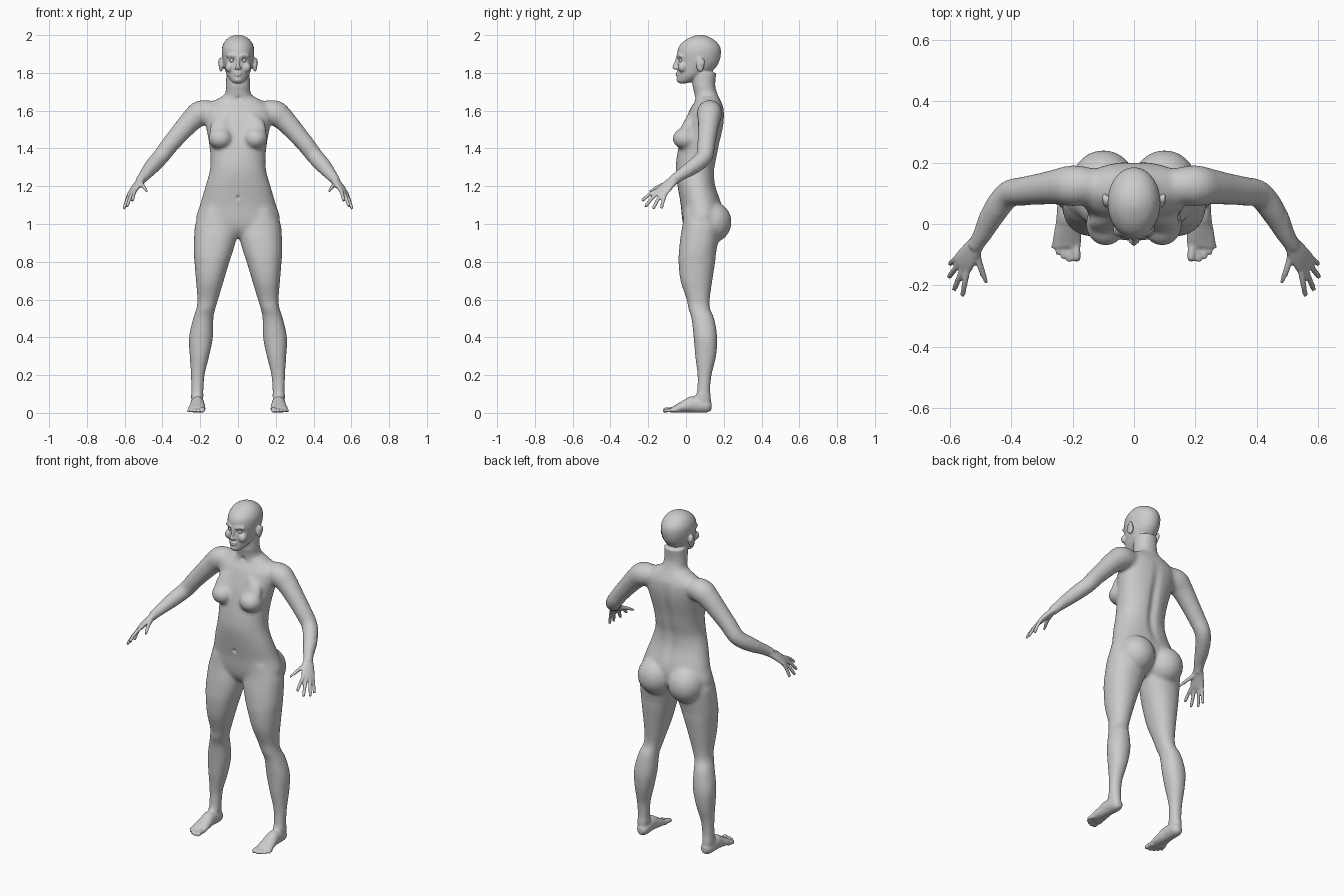
import bpy, bmesh, math
from mathutils import Vector, Matrix

bm = bmesh.new()


def spline(keys, n=4):
    """Catmull-Rom interpolation of tuples."""
    out = []
    for i in range(len(keys) - 1):
        a, b = keys[max(i - 1, 0)], keys[i]
        c, d = keys[i + 1], keys[min(i + 2, len(keys) - 1)]
        for k in range(n):
            t = k / n
            out.append([0.5 * (2*q + (r-p)*t + (2*p-5*q+4*r-s)*t*t + (3*q-p-3*r+s)*t**3)
                        for p, q, r, s in zip(a, b, c, d)])
    return out + [list(keys[-1])]


def skin(rings):
    vs = [[bm.verts.new(p) for p in r] for r in rings]
    for a, b in zip(vs, vs[1:]):
        for i in range(len(a)):
            j = (i + 1) % len(a)
            bm.faces.new((a[i], a[j], b[j], b[i]))
    bm.faces.new(vs[0][::-1])
    bm.faces.new(vs[-1])


def stack(keys, power=0.92, n=28):
    """Horizontal sections: z, x min, x max, y front, y back."""
    rings = []
    for z, x0, x1, y0, y1 in spline(keys):
        ring = []
        for i in range(n):
            c, s = math.cos(i * math.tau / n), math.sin(i * math.tau / n)
            c, s = math.copysign(abs(c)**power, c), math.copysign(abs(s)**power, s)
            ring.append(((x0+x1)/2 + (x1-x0)/2*c, (y0+y1)/2 + (y1-y0)/2*s, z))
        rings.append(ring)
    skin(rings)


def tube(keys, side=(1, 0, 0), n=16):
    """Elliptical limb along a path: x, y, z, half width, half height."""
    pts = spline(keys)
    rings = []
    for i, p in enumerate(pts):
        t = (Vector(pts[min(i+1, len(pts)-1)][:3]) - Vector(pts[max(i-1, 0)][:3])).normalized()
        u = Vector(side)
        u = (u - t * u.dot(t)).normalized()
        v = t.cross(u)
        rings.append([Vector(p[:3]) + u*p[3]*math.cos(a*math.tau/n) + v*p[4]*math.sin(a*math.tau/n)
                      for a in range(n)])
    skin(rings)


def blob(c, r):
    bmesh.ops.create_uvsphere(bm, u_segments=24, v_segments=16, radius=1,
                              matrix=Matrix.Translation(c) @ Matrix.Diagonal((*r, 1)))


def digit(a, b, r, side, bend=(0, 0, 0.006)):
    m = (Vector(a) + Vector(b)) / 2 + Vector(bend)
    e = Vector(a).lerp(Vector(b), 0.93)
    tube([(*a, r*1.1, r*1.1), (*m, r, r), (*e, r*.9, r*.9), (*b, r*.4, r*.4)], side, 12)


# leg
stack([(1.08, .05, .19, -.01, .15), (1.0, .004, .226, -.018, .18), (.93, .006, .233, -.03, .175),
       (.85, .028, .235, -.038, .16), (.8, .045, .231, -.04, .155), (.7, .075, .223, -.03, .14),
       (.6, .105, .215, .003, .126), (.55, .12, .221, .012, .128), (.5, .13, .238, .028, .15),
       (.4, .132, .26, .04, .166), (.3, .152, .256, .048, .16), (.2, .176, .25, .06, .136),
       (.12, .182, .248, .058, .129), (.06, .185, .247, .045, .132), (.01, .19, .24, .05, .125)])
# foot and toes
tube([(.213, .135, .034, .015, .02), (.213, .11, .036, .034, .035), (.215, .04, .045, .037, .044),
      (.215, 0, .036, .041, .035), (.218, -.05, .022, .047, .021), (.219, -.075, .016, .044, .014)])
for a, b, r in (((.19, -.06, .015), (.187, -.122, .013), .014), ((.21, -.06, .013), (.212, -.124, .01), .010),
                ((.226, -.06, .013), (.232, -.115, .01), .0095), ((.242, -.05, .012), (.25, -.1, .01), .009),
                ((.252, -.04, .012), (.264, -.08, .01), .009)):
    digit(a, b, r, (1, 0, 0), (0, 0, .003))
# arm
tube([(x, y, z, r, r) for x, y, z, r in (
    (.12, .125, 1.595, .055), (.195, .125, 1.588, .068), (.245, .122, 1.55, .060), (.30, .115, 1.49, .053),
    (.36, .107, 1.42, .048), (.41, .097, 1.355, .045), (.455, .04, 1.305, .042),
    (.495, -.036, 1.255, .031), (.52, -.075, 1.225, .025))], (0, 1, 0), 20)
# palm and fingers
across = (.52, .82, -.22)
tube([(.505, -.055, 1.24, .027, .022), (.535, -.095, 1.205, .036, .018),
      (.558, -.128, 1.172, .041, .014), (.566, -.14, 1.16, .034, .009)], across)
for a, b in (((.545, -.155, 1.177), (.56, -.235, 1.122)), ((.556, -.139, 1.172), (.588, -.217, 1.092)),
             ((.566, -.122, 1.167), (.605, -.175, 1.08)), ((.575, -.108, 1.162), (.602, -.131, 1.082))):
    digit(a, b, .0098, across)
digit((.518, -.08, 1.218), (.48, -.198, 1.17), .0125, (1, 0, 0))
# buttock, breast, ear, cheek, brow, nostril
blob((.1, .135, 1.01), (.105, .107, .11))
blob((.092, -.002, 1.452), (.066, .07, .058))
tube([(.06, .03, 1.58, .02, .02), (.09, .01, 1.52, .055, .03), (.092, -.01, 1.46, .055, .04)])
blob((.09, .075, 1.842), (.012, .022, .038))
blob((.097, .084, 1.855), (.008, .017, .024))
blob((.045, -.02, 1.83), (.024, .024, .026))
digit((.014, -.044, 1.888), (.06, -.022, 1.888), .009, (0, 0, 1))
blob((.011, -.056, 1.826), (.008, .009, .008))

# mirror the paired parts
copy = bmesh.ops.duplicate(bm, geom=bm.verts[:] + bm.edges[:] + bm.faces[:])["geom"]
for v in copy:
    if isinstance(v, bmesh.types.BMVert):
        v.co.x *= -1
bmesh.ops.reverse_faces(bm, faces=[f for f in copy if isinstance(f, bmesh.types.BMFace)])

# torso
stack([(z, -w, w, a, b) for z, w, a, b in (
    (.925, .03, .03, .1), (.965, .16, -.005, .16), (1.02, .222, -.02, .19), (1.1, .202, -.028, .19),
    (1.2, .173, -.045, .158), (1.28, .15, -.055, .152), (1.35, .146, -.05, .165), (1.42, .153, -.037, .178),
    (1.5, .167, -.018, .196), (1.56, .18, .002, .203), (1.61, .18, .022, .2), (1.645, .14, .045, .187),
    (1.67, .095, .052, .175), (1.69, .06, .06, .165))])
# neck
stack([(z, -w, w, a, b) for z, w, a, b in (
    (1.62, .09, .05, .18), (1.68, .07, .045, .17), (1.73, .064, .035, .155), (1.8, .062, .03, .16))])
# head
stack([(z, -w, w, a, b) for z, w, a, b in (
    (1.744, .015, -.035, -.005), (1.754, .034, -.045, .035), (1.78, .054, -.046, .09),
    (1.81, .067, -.046, .14), (1.85, .078, -.046, .172), (1.9, .086, -.047, .185), (1.94, .083, -.037, .18),
    (1.972, .066, -.006, .153), (1.991, .042, .03, .12), (2.0, .015, .058, .09))], 1.0)
# nose, lips and chin
tube([(0, -.042, 1.89, .007, .008), (0, -.053, 1.855, .007, .01), (0, -.06, 1.83, .010, .012),
      (0, -.055, 1.82, .005, .006)])
blob((0, -.046, 1.799), (.022, .010, .005))
blob((0, -.045, 1.788), (.018, .011, .006))
blob((0, -.037, 1.764), (.02, .014, .014))

mesh = bpy.data.meshes.new("body")
bm.to_mesh(mesh)
bm.free()
body = bpy.data.objects.new("body", mesh)
bpy.context.collection.objects.link(body)
bpy.context.view_layer.objects.active = body
body.select_set(True)

# fuse all parts into one skin
remesh = body.modifiers.new("fuse", 'REMESH')
remesh.mode = 'VOXEL'
remesh.voxel_size = .0055
bpy.ops.object.modifier_apply(modifier=remesh.name)

bm = bmesh.new()
bm.from_mesh(mesh)


def relax(verts, times):
    for _ in range(times):
        bmesh.ops.smooth_vert(bm, verts=verts, factor=.5, use_axis_x=True, use_axis_y=True, use_axis_z=True)


relax([v for v in bm.verts if .1 < v.co.z < 1.72 and abs(v.co.x) < .5], 24)
relax(bm.verts[:], 2)
# eye sockets, mouth line, navel, throat notch
dents = [((s * .032, -.045, 1.866), (.014, .03, .009), .012) for s in (1, -1)]
dents += [((0, -.055, 1.7935), (.016, .02, .0025), .004), ((0, -.035, 1.14), (.008, .03, .01), .01),
          ((0, .045, 1.665), (.014, .03, .012), .008)]
for v in bm.verts:
    for c, r, d in dents:
        k = sum(((v.co[i] - c[i]) / r[i])**2 for i in range(3))
        if k < 9:
            v.co.y += d * math.exp(-k)
    # spine groove
    if v.co.y > .1 and 1.08 < v.co.z < 1.62:
        fade = math.sin((v.co.z - 1.08) / .54 * math.pi)
        v.co.y -= .013 * fade * math.exp(-(v.co.x / .025)**2)
    v.co.z = max(v.co.z, 0)
bm.to_mesh(mesh)
bm.free()
bpy.ops.object.shade_smooth()

# eyes
for s, name in ((1, "eye_left"), (-1, "eye_right")):
    bpy.ops.mesh.primitive_uv_sphere_add(segments=16, ring_count=10, radius=.012, location=(s * .032, -.026, 1.866))
    bpy.context.object.name = name
    bpy.ops.object.shade_smooth()
